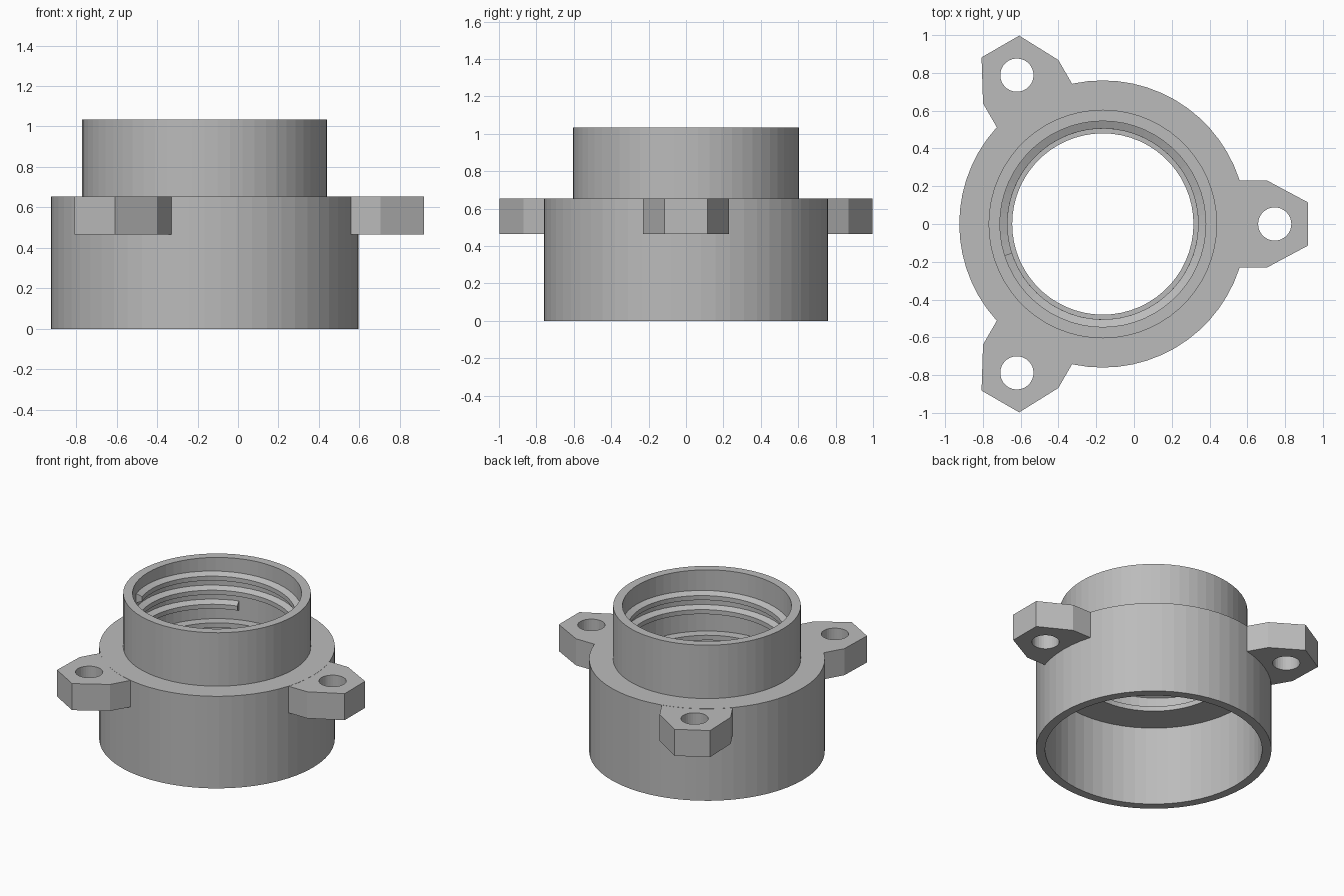
import bpy, bmesh, math
from mathutils import Vector

if "Cube" in bpy.data.objects:
    bpy.data.objects.remove(bpy.data.objects["Cube"])

CX = -0.165          # axis of the round body
SEG = 60

grey = bpy.data.materials.new("plain grey")
grey.diffuse_color = (0.5, 0.5, 0.5, 1)
grey.use_nodes = True
grey.node_tree.nodes["Principled BSDF"].inputs["Base Color"].default_value = grey.diffuse_color


def finish(bm, name):
    bmesh.ops.recalc_face_normals(bm, faces=bm.faces)
    me = bpy.data.meshes.new(name)
    bm.to_mesh(me)
    bm.free()
    me.materials.append(grey)
    ob = bpy.data.objects.new(name, me)
    ob.location.x = CX
    bpy.context.collection.objects.link(ob)
    return ob


def skin(bm, rings, closed):
    """Join equal closed cross-sections into a tube."""
    n, k = len(rings), len(rings[0])
    for i in range(n if closed else n - 1):
        a, b = rings[i], rings[(i + 1) % n]
        for j in range(k):
            bm.faces.new((a[j], a[(j + 1) % k], b[(j + 1) % k], b[j]))
    if not closed:
        bm.faces.new(rings[0])
        bm.faces.new(rings[-1])


def section(bm, prof, ang, dz=0):
    c, s = math.cos(ang), math.sin(ang)
    return [bm.verts.new((r * c, r * s, z + dz)) for r, z in prof]


# Stepped hollow body: wide skirt below, threaded neck above, inner lip between
body_profile = [(0.76, 0), (0.76, 0.655), (0.605, 0.655), (0.605, 1.035),
                (0.545, 1.035), (0.545, 0.60), (0.48, 0.60), (0.48, 0.565),
                (0.70, 0.565), (0.70, 0)]
bm = bmesh.new()
skin(bm, [section(bm, body_profile, 2 * math.pi * i / SEG) for i in range(SEG)], True)
finish(bm, "stepped_body")

# Internal screw thread, right-handed, a little over two turns
thread_profile = [(0.55, -0.036), (0.505, -0.016), (0.505, 0.016), (0.55, 0.036)]
start, end, pitch, steps = math.radians(110), math.radians(198 + 720), 0.1, 134
bm = bmesh.new()
rings = []
for i in range(steps + 1):
    a = start + (end - start) * i / steps
    rings.append(section(bm, thread_profile, a, 0.70 + pitch * (a - start) / (2 * math.pi)))
skin(bm, rings, False)
finish(bm, "inner_thread")


# Three bolt lugs with chamfered corners and a through hole
def lug(name, ang):
    outline = [(0.715, -0.23), (0.87, -0.23), (1.085, -0.115),
               (1.085, 0.115), (0.87, 0.23), (0.715, 0.23)]
    hole = [(0.91 + 0.088 * math.cos(2 * math.pi * i / 32),
             0.088 * math.sin(2 * math.pi * i / 32)) for i in range(32)]
    bm = bmesh.new()
    edges = []
    for loop in (outline, hole):
        vs = [bm.verts.new((x, y, 0.465)) for x, y in loop]
        edges += [bm.edges.new((vs[i - 1], vs[i])) for i in range(len(vs))]
    bmesh.ops.triangle_fill(bm, use_beauty=True, use_dissolve=False,
                            edges=edges, normal=Vector((0, 0, 1)))
    ext = bmesh.ops.extrude_face_region(bm, geom=bm.faces[:], use_keep_orig=True)
    top = [g for g in ext["geom"] if isinstance(g, bmesh.types.BMVert)]
    bmesh.ops.translate(bm, verts=top, vec=(0, 0, 0.189))
    finish(bm, name).rotation_euler.z = ang


for i, label in enumerate(("right", "back", "front")):
    lug(label + "_bolt_lug", i * 2 * math.pi / 3)
